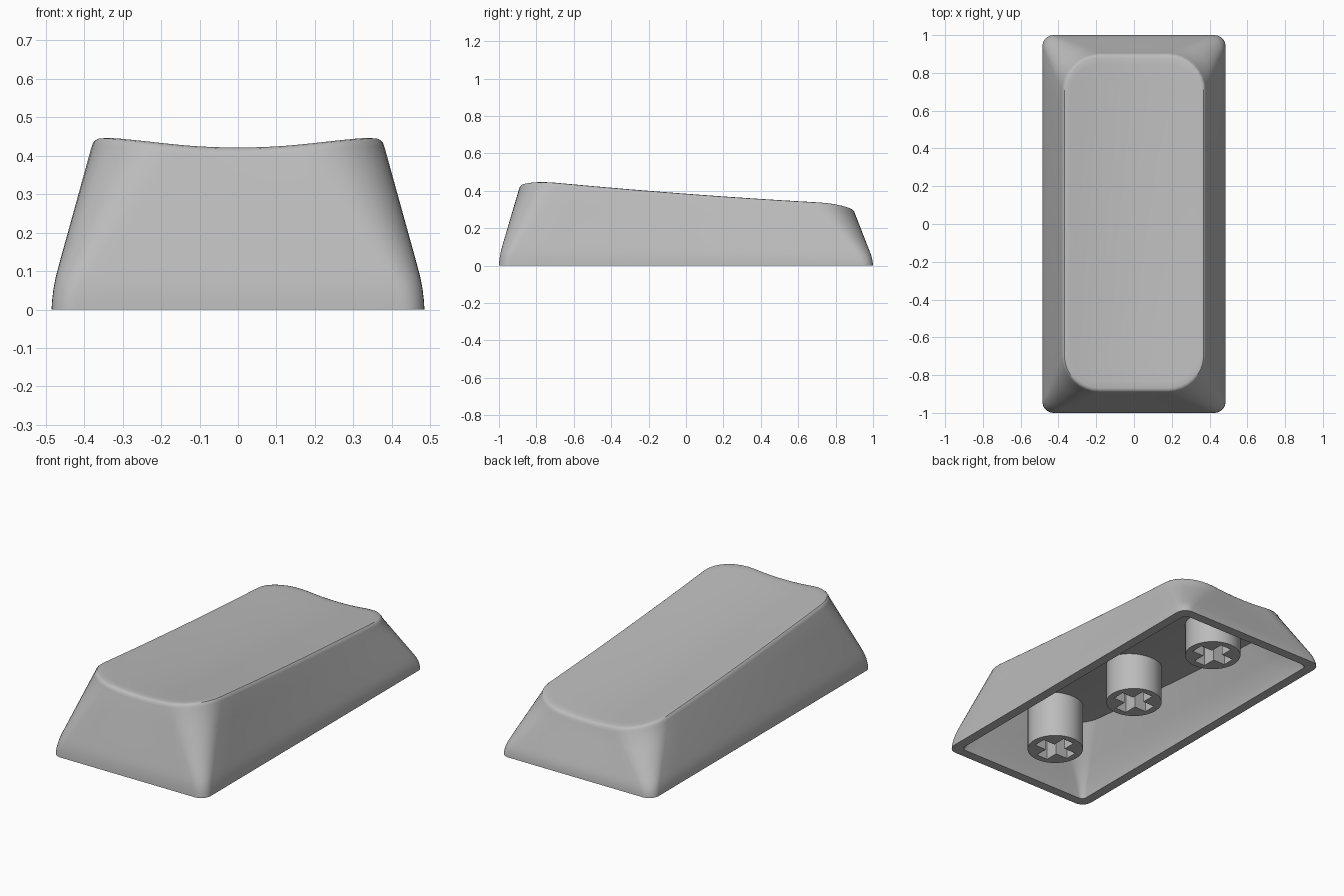
import bpy, bmesh, math
from mathutils import Matrix

cube = bpy.data.objects.get("Cube")
if cube:
    bpy.data.objects.remove(cube)

grey = bpy.data.materials.new("light grey plastic")
grey.use_nodes = True
grey.diffuse_color = (0.5, 0.5, 0.5, 1)
grey.node_tree.nodes["Principled BSDF"].inputs["Base Color"].default_value = grey.diffuse_color


def make_object(name, bm):
    bmesh.ops.recalc_face_normals(bm, faces=bm.faces)
    mesh = bpy.data.meshes.new(name)
    bm.to_mesh(mesh)
    bm.free()
    mesh.materials.append(grey)
    obj = bpy.data.objects.new(name, mesh)
    bpy.context.collection.objects.link(obj)
    return obj


def activate(obj):
    bpy.ops.object.select_all(action="DESELECT")
    obj.select_set(True)
    bpy.context.view_layer.objects.active = obj


def top_height(x, y):
    """Sloping top, dished across its width."""
    return 0.347 - 0.075 * y + 0.0135 * y * y + 0.3 * x * x


def outline(half_x, front, back, radius, arc=8, cuts=12):
    """Rounded rectangle with evenly split sides, as (x, y) pairs."""
    corners = [(half_x - radius, back - radius), (radius - half_x, back - radius),
               (radius - half_x, front + radius), (half_x - radius, front + radius)]
    arcs = []
    for k, (cx, cy) in enumerate(corners):
        angles = [math.pi / 2 * (k + i / arc) for i in range(arc + 1)]
        arcs.append([(cx + radius * math.cos(a), cy + radius * math.sin(a)) for a in angles])
    points = []
    for k, part in enumerate(arcs):
        points += part
        (x0, y0), (x1, y1) = part[-1], arcs[(k + 1) % 4][0]
        points += [(x0 + (x1 - x0) * i / cuts, y0 + (y1 - y0) * i / cuts) for i in range(1, cuts)]
    return points


def wall(base, top, drop, profile):
    """Rings from base to top; profile holds (height share, inward share)."""
    return [[(bx + (tx - bx) * g, by + (ty - by) * g, (top_height(tx, ty) - drop) * f)
             for (bx, by), (tx, ty) in zip(base, top)] for f, g in profile]


def surface(edge, drop, scales):
    """Concentric rings following the dished top."""
    return [[(x * s, y * s, top_height(x * s, y * s) - drop) for x, y in edge] for s in scales]


# Hollow shell: ceiling, inner wall, rim, outer wall, rounded edge and dished top
thickness = 0.092
inner_top = outline(0.305, -0.81, 0.82, 0.15)
inner_base = outline(0.43, -0.945, 0.945, 0.03)
outer_base = outline(0.485, -1, 1, 0.06)
outer_top = outline(0.381, -0.893, 0.905, 0.2)
profile = [(0, 0), (0.06, 0.015), (0.13, 0.05), (0.2, 0.105), (0.28, 0.19), (0.52, 0.46), (0.76, 0.73), (1, 1)]
scales = [0.97, 0.85, 0.68, 0.5, 0.32, 0.15]
rings = surface(inner_top, thickness, scales[::-1])
rings += wall(inner_base, inner_top, thickness, [(1, 1), (0.5, 0.46), (0.2, 0.12), (0, 0)])
rings += wall(outer_base, outer_top, 0.026, profile)
for inset, drop in [(0.004, 0.014), (0.012, 0.005), (0.024, 0.001)]:
    rings += surface(outline(0.381 - inset, -0.893 + inset, 0.905 - inset, 0.2 - inset), drop, [1])
rings += surface(outline(0.35, -0.862, 0.874, 0.17), 0, scales)

bm = bmesh.new()
loops = [[bm.verts.new(p) for p in ring] for ring in rings]
for a, b in zip(loops, loops[1:]):
    for i in range(len(a)):
        j = (i + 1) % len(a)
        bm.faces.new((a[i], a[j], b[j], b[i]))
for loop, drop in [(loops[0], thickness), (loops[-1], 0)]:
    centre = bm.verts.new((0, 0, top_height(0, 0) - drop))
    for i in range(len(loop)):
        bm.faces.new((loop[i], loop[(i + 1) % len(loop)], centre))
shell = make_object("keycap_shell", bm)


def make_stem(name, y):
    """Round post with a cross-shaped socket in its lower end."""
    bottom = 0.033
    top = top_height(0, y) - thickness + 0.03
    bm = bmesh.new()
    bmesh.ops.create_cone(bm, cap_ends=True, segments=48, radius1=0.15, radius2=0.15, depth=top - bottom,
                          matrix=Matrix.Translation((0, y, (top + bottom) / 2)))
    stem = make_object(name, bm)
    for sx, sy in [(0.224, 0.072), (0.072, 0.224)]:
        bm = bmesh.new()
        bmesh.ops.create_cube(bm, size=1, matrix=Matrix.Translation((0, y, bottom + 0.05))
                              @ Matrix.Diagonal((sx, sy, 0.3, 1)))
        cutter = make_object("socket_cutter", bm)
        cutter.hide_render = True
        activate(stem)
        cut = stem.modifiers.new("socket", "BOOLEAN")
        cut.operation = "DIFFERENCE"
        cut.solver = "EXACT"
        cut.object = cutter
        bpy.ops.object.modifier_apply(modifier=cut.name)
        bpy.data.objects.remove(cutter)
    return stem


# Centre stem and one at each end
stems = [make_stem(n, y) for n, y in [("front_stem", -0.665), ("centre_stem", 0), ("back_stem", 0.665)]]

for obj in [shell] + stems:
    activate(obj)
    bpy.ops.object.shade_smooth_by_angle(angle=math.radians(35))
